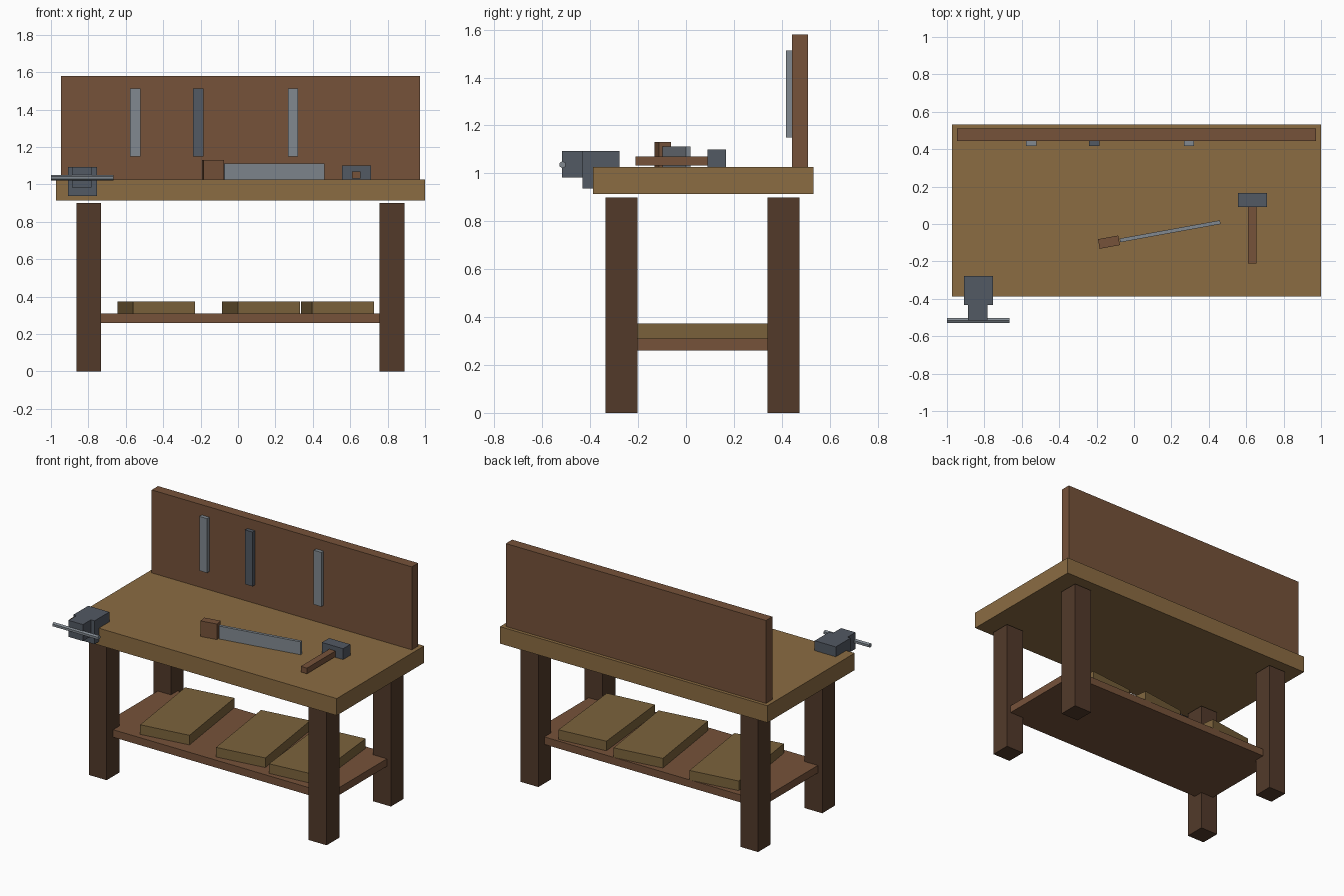
import bpy, bmesh, math
from mathutils import Matrix

if "Cube" in bpy.data.objects:
    bpy.data.objects.remove(bpy.data.objects["Cube"])


def material(name, rgb):
    m = bpy.data.materials.new(name)
    m.diffuse_color = (*rgb, 1)
    m.use_nodes = True
    m.node_tree.nodes["Principled BSDF"].inputs["Base Color"].default_value = m.diffuse_color
    return m


OAK = material("oak", (0.26, 0.15, 0.055))
PLANK = material("plank_wood", (0.20, 0.125, 0.045))
DARK = material("dark_wood", (0.085, 0.042, 0.023))
BROWN = material("brown_wood", (0.18, 0.085, 0.042))
IRON = material("iron", (0.085, 0.10, 0.125))
STEEL = material("steel", (0.22, 0.25, 0.28))


def finish(bm, name, mat, loc, rot=0):
    mesh = bpy.data.meshes.new(name)
    bm.to_mesh(mesh)
    bm.free()
    mesh.materials.append(mat)
    ob = bpy.data.objects.new(name, mesh)
    ob.location = loc
    ob.rotation_euler.z = rot
    bpy.context.collection.objects.link(ob)
    return ob


def block(name, mat, centre, size, rot=0):
    bm = bmesh.new()
    bmesh.ops.create_cube(bm, size=1, matrix=Matrix.Diagonal((*size, 1)))
    return finish(bm, name, mat, centre, rot)


def box(name, mat, x, y, z):
    """Axis-aligned block from (min, max) ranges."""
    return block(name, mat, [(a + b) / 2 for a, b in (x, y, z)],
                 [b - a for a, b in (x, y, z)])


# Bench frame
box("bench_top", OAK, (-0.973, 1.0), (-0.388, 0.532), (0.914, 1.027))
for side, x in (("left", (-0.863, -0.733)), ("right", (0.757, 0.89))):
    for end, y in (("front", (-0.337, -0.203)), ("back", (0.34, 0.474))):
        box(f"{end}_{side}_leg", DARK, x, y, (0, 0.9))
box("lower_shelf", BROWN, (-0.83, 0.86), (-0.268, 0.41), (0.26, 0.31))
box("back_board", BROWN, (-0.947, 0.972), (0.443, 0.51), (1.027, 1.58))

# Planks lying on the shelf
for i, (x, y, rot) in enumerate([(-0.438, 0.092, 0.14), (0.123, 0.09, 0.14),
                                 (0.532, 0.076, 0.10)]):
    block(f"shelf_plank_{i + 1}", PLANK, (x, y, 0.342), (0.334, 0.6, 0.064), rot)

# Tools hanging on the back board
for i, (x, mat) in enumerate([(-0.549, STEEL), (-0.213, IRON), (0.294, STEEL)]):
    box(f"hanging_tool_{i + 1}", mat, (x - 0.028, x + 0.028), (0.418, 0.443), (1.15, 1.512))

# Vise at the front left corner
box("vise_body", IRON, (-0.91, -0.755), (-0.433, -0.278), (0.937, 1.093))
box("vise_jaw", IRON, (-0.888, -0.782), (-0.517, -0.433), (0.983, 1.093))
bm = bmesh.new()
bmesh.ops.create_cone(bm, cap_ends=True, segments=6, radius1=0.015, radius2=0.015, depth=0.335,
                      matrix=Matrix.Rotation(math.pi / 2, 4, 'Y') @ Matrix.Rotation(math.pi / 2, 4, 'Z'))
# keep a ridge facing forward
finish(bm, "vise_handle", STEEL, (-0.832, -0.515, 1.036))

# Hand saw standing on its edge
block("saw_blade", STEEL, (0.193, -0.039, 1.07), (0.545, 0.02, 0.086), 0.18)
block("saw_handle", BROWN, (-0.134, -0.097, 1.079), (0.11, 0.052, 0.104), 0.18)

# Mallet
box("mallet_head", IRON, (0.556, 0.712), (0.09, 0.166), (1.027, 1.1))
box("mallet_handle", BROWN, (0.61, 0.656), (-0.21, 0.09), (1.032, 1.07))
